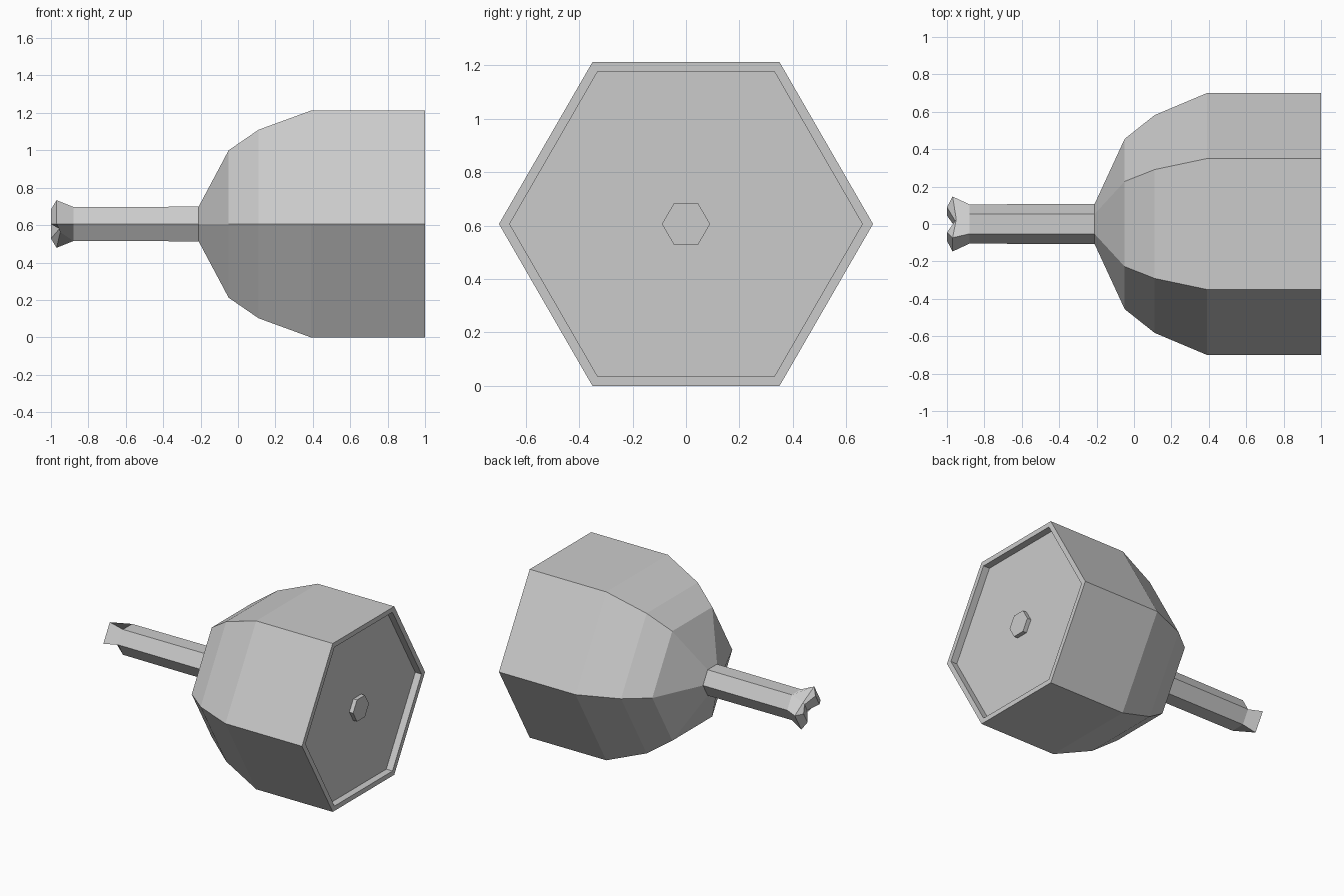
import bpy, bmesh
from math import cos, sin, radians

cube = bpy.data.objects.get("Cube")
if cube:
    bpy.data.objects.remove(cube)

AXIS_Z = 0.606
SIDES = 6

grey = bpy.data.materials.new("plain grey")
grey.use_nodes = True
colour = (0.6, 0.6, 0.6, 1)
grey.diffuse_color = colour
grey.node_tree.nodes["Principled BSDF"].inputs["Base Color"].default_value = colour


def ring(bm, points):
    """One hexagonal loop around the x axis from (x, radius) per corner."""
    loop = []
    for k, (x, r) in enumerate(points):
        a = radians(60 * k)
        loop.append(bm.verts.new((x, r * cos(a), AXIS_Z + r * sin(a))))
    return loop


def even(x, r):
    return [(x, r)] * SIDES


def split(lobe, pinch):
    """Two opposite lobes with a pinched corner between them."""
    return [pinch if k in (1, 4) else lobe for k in range(SIDES)]


def loft(name, sections):
    """Bridge the sections in order and close both ends."""
    bm = bmesh.new()
    loops = [ring(bm, s) for s in sections]
    for a, b in zip(loops, loops[1:]):
        for k in range(SIDES):
            n = (k + 1) % SIDES
            bm.faces.new((a[k], a[n], b[n], b[k]))
    for loop in (loops[0], loops[-1]):
        x = sum(v.co.x for v in loop) / SIDES
        if max(abs(v.co.x - x) for v in loop) < 0.001:
            bm.faces.new(loop)
        else:
            # Sunken centre of the split end
            hub = bm.verts.new((max(v.co.x for v in loop), 0, AXIS_Z))
            for k in range(SIDES):
                bm.faces.new((loop[k], loop[(k + 1) % SIDES], hub))
    bmesh.ops.recalc_face_normals(bm, faces=bm.faces)
    mesh = bpy.data.meshes.new(name)
    bm.to_mesh(mesh)
    bm.free()
    mesh.materials.append(grey)
    obj = bpy.data.objects.new(name, mesh)
    bpy.context.collection.objects.link(obj)
    return obj


# Bell-shaped head: recessed end, rim, straight wall, tapering shoulder
loft("head", [even(x, r) for x, r in (
    (0.95, 0.66), (1, 0.66), (1, 0.70), (0.39, 0.70),
    (0.11, 0.582), (-0.05, 0.455), (-0.21, 0.108))])

# Stem with a flared, two-lobed tip
loft("stem", [
    even(-0.2, 0.107),
    even(-0.88, 0.105),
    split((-0.97, 0.147), (-0.95, 0.05)),
    split((-1, 0.09), (-0.955, 0.03)),
])

# Small boss in the middle of the recessed end
loft("boss", [even(0.94, 0.09), even(0.98, 0.09)])
